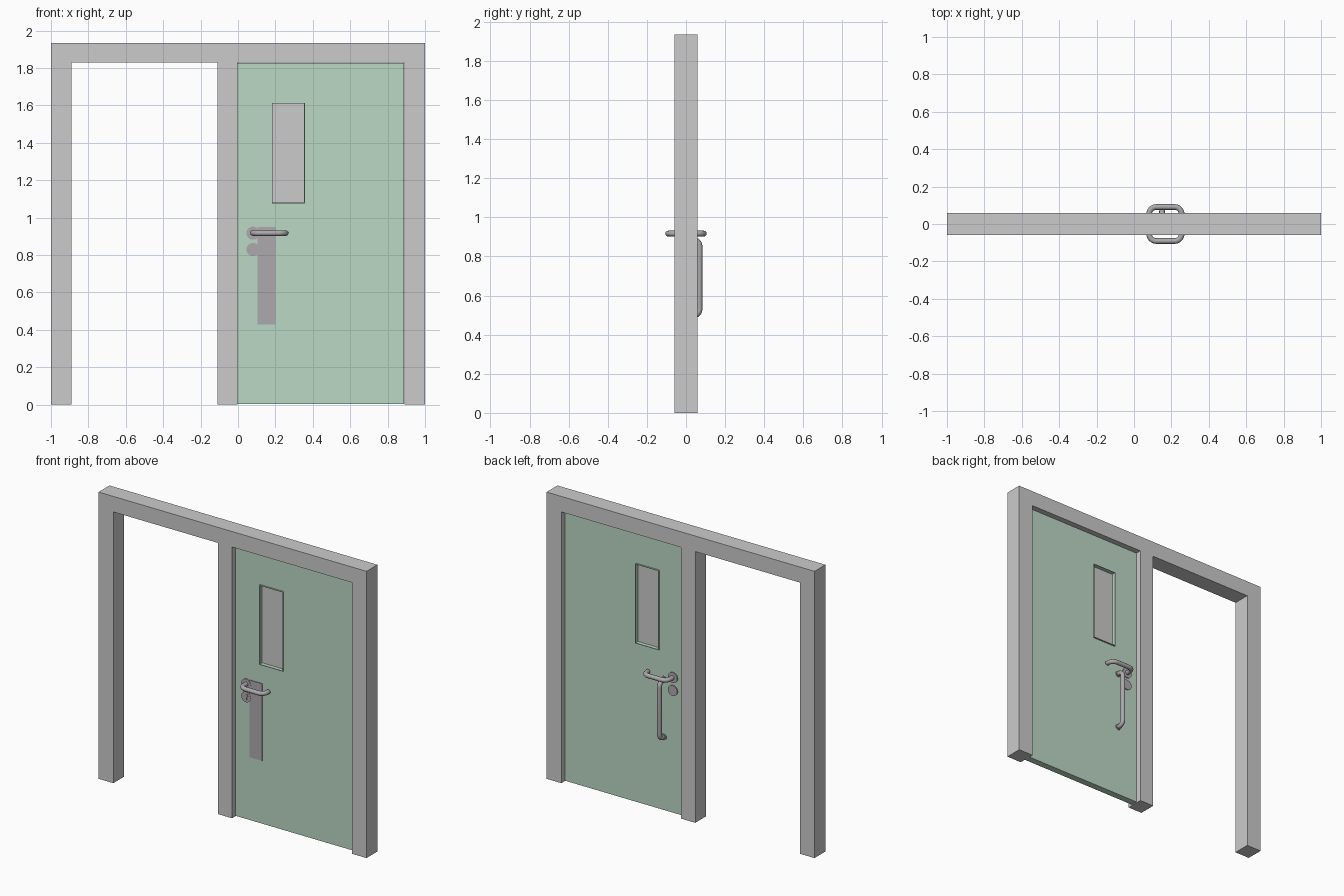
import bpy, math
from mathutils import Vector

if "Cube" in bpy.data.objects:
    bpy.data.objects.remove(bpy.data.objects["Cube"])


def material(name, rgb):
    m = bpy.data.materials.new(name)
    m.diffuse_color = (*rgb, 1)
    m.use_nodes = True
    m.node_tree.nodes["Principled BSDF"].inputs["Base Color"].default_value = m.diffuse_color
    return m


GREEN = material("green_paint", (0.50, 0.69, 0.56))
DARK = material("dark_metal", (0.42, 0.40, 0.42))


def to_mesh(obj, mat=None, smooth=False):
    bpy.ops.object.select_all(action='DESELECT')
    obj.select_set(True)
    bpy.context.view_layer.objects.active = obj
    if obj.type == 'CURVE':
        bpy.ops.object.convert(target='MESH')
        obj = bpy.context.object
    bpy.ops.object.transform_apply(location=True, rotation=True, scale=True)
    if mat:
        obj.data.materials.clear()
        obj.data.materials.append(mat)
    if smooth:
        bpy.ops.object.shade_smooth_by_angle(angle=math.radians(40))
    else:
        bpy.ops.object.shade_flat()
    return obj


def new_curve(name, outlines, dims, cyclic):
    cu = bpy.data.curves.new(name, 'CURVE')
    cu.dimensions = dims
    for pts in outlines:
        s = cu.splines.new('POLY')
        s.points.add(len(pts) - 1)
        for p, co in zip(s.points, pts):
            p.co = (*co, 1) if len(co) == 3 else (*co, 0, 1)
        s.use_cyclic_u = cyclic
    obj = bpy.data.objects.new(name, cu)
    bpy.context.collection.objects.link(obj)
    return obj


def panel(name, outlines, y0, y1, mat=None):
    """Extrude x-z outlines (inner ones become holes) from y0 to y1."""
    obj = new_curve(name, outlines, '2D', True)
    obj.data.fill_mode = 'BOTH'
    obj.data.extrude = (y1 - y0) / 2
    obj.rotation_euler.x = math.pi / 2
    obj.location.y = (y0 + y1) / 2
    return to_mesh(obj, mat)


def rect(x0, x1, z0, z1):
    return [(x0, z0), (x1, z0), (x1, z1), (x0, z1)]


def tube(name, path, bend, radius, mat):
    """Round bar along a path whose right-angle corners are rounded."""
    path = [Vector(p) for p in path]
    pts = [path[0]]
    for a, b, c in zip(path, path[1:], path[2:]):
        u, v = (a - b).normalized(), (c - b).normalized()
        centre = b + (u + v) * bend
        for i in range(9):
            t = i / 8 * math.pi / 2
            pts.append(centre - v * bend * math.cos(t) - u * bend * math.sin(t))
    pts.append(path[-1])
    obj = new_curve(name, [pts], '3D', False)
    obj.data.bevel_depth = radius
    obj.data.bevel_resolution = 4
    obj.data.use_fill_caps = True
    return to_mesh(obj, mat, True)


def disc(name, x, z, y0, y1, radius, mat):
    bpy.ops.mesh.primitive_cylinder_add(
        vertices=32, radius=radius, depth=abs(y1 - y0),
        location=(x, (y0 + y1) / 2, z), rotation=(math.pi / 2, 0, 0))
    obj = bpy.context.object
    obj.name = name
    return to_mesh(obj, mat, True)


FACE = 0.023          # half thickness of the door leaf

# Frame: three posts and a header in one outline
panel("door_frame", [[(-1, 0), (-.89, 0), (-.89, 1.83), (-.11, 1.83), (-.11, 0),
                      (-.004, 0), (-.004, 1.83), (.89, 1.83), (.89, 0), (1, 0),
                      (1, 1.935), (-1, 1.935)]], -.058, .058)

# Door leaf with window opening, bead around it and the pane
window = rect(.185, .353, 1.08, 1.61)
panel("door_leaf", [rect(-.002, .888, .004, 1.827), window], -FACE, FACE, GREEN)
panel("window_bead", [rect(.181, .357, 1.076, 1.614), window], -.032, .032, GREEN)
panel("window_pane", [window], -.006, .006)

# Levers, roses and key plates on both faces
for side, s in (("front", -1), ("back", 1)):
    disc(f"lever_rose_{side}", .08, .917, s * FACE, s * (FACE + .007), .035, DARK)
    disc(f"lock_rose_{side}", .08, .83, s * FACE, s * (FACE + .007), .035, DARK)
    tube(f"lever_{side}", [(.081, s * FACE, .917), (.081, s * .091, .917),
                           (.255, s * .091, .917), (.255, s * .04, .917)],
         .038, .015, DARK)

# Key cylinder on the front lock
disc("key_cylinder", .085, .84, -FACE, -FACE - .012, .010, DARK)
panel("key_slot", [rect(.081, .089, .815, .835)], -FACE - .012, -FACE, DARK)

# Push plate on the front, pull bar on the back
panel("push_plate", [rect(.105, .20, .43, .95)], -FACE - .005, -FACE, DARK)
tube("pull_bar", [(.15, FACE, .885), (.15, .069, .885),
                  (.15, .069, .497), (.15, FACE, .497)], .035, .015, DARK)
for end, z in (("top", .885), ("bottom", .497)):
    disc(f"pull_bar_foot_{end}", .15, z, FACE, FACE + .006, .021, DARK)
